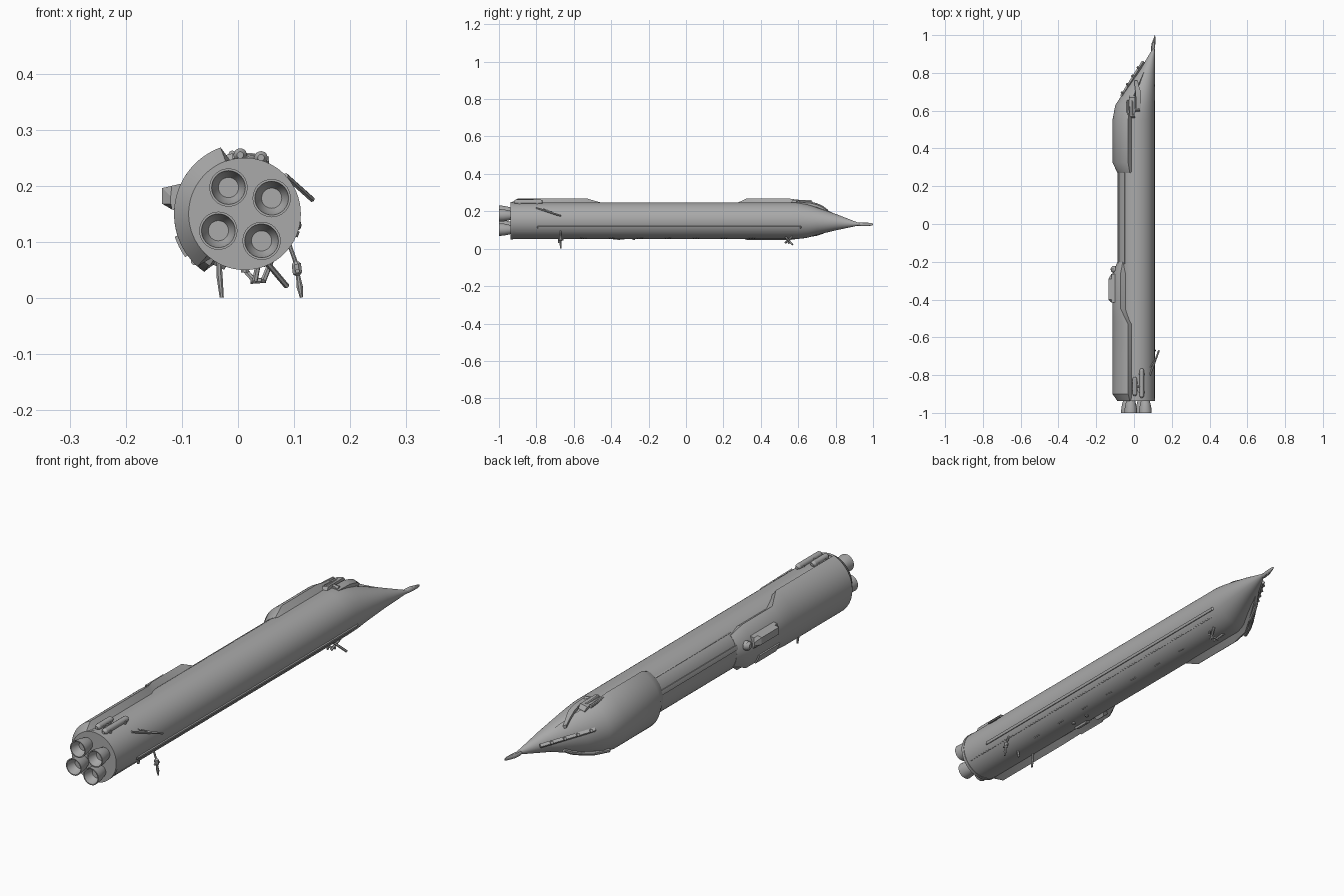
import bpy, bmesh, math
from mathutils import Vector

if "Cube" in bpy.data.objects:
    bpy.data.objects.remove(bpy.data.objects["Cube"])

grey = bpy.data.materials.new("hull grey")
grey.diffuse_color = (0.4, 0.4, 0.4, 1)
grey.use_nodes = True
grey.node_tree.nodes["Principled BSDF"].inputs["Base Color"].default_value = grey.diffuse_color
CX, CZ, R = 0.012, 0.15, 0.098     # hull axis and radius


def loft(name, rings):
    """Skin a closed solid through rings of equal point count."""
    bm = bmesh.new()
    vs = [[bm.verts.new(p) for p in ring] for ring in rings]
    n = len(vs[0])
    for a, b in zip(vs, vs[1:]):
        for i in range(n):
            j = (i + 1) % n
            bm.faces.new((a[i], a[j], b[j], b[i]))
    bm.faces.new(vs[0])
    bm.faces.new(vs[-1])
    bmesh.ops.recalc_face_normals(bm, faces=bm.faces)
    me = bpy.data.meshes.new(name)
    bm.to_mesh(me)
    bm.free()
    for p in me.polygons:
        p.use_smooth = True
    me.set_sharp_from_angle(angle=math.radians(28))
    me.materials.append(grey)
    ob = bpy.data.objects.new(name, me)
    bpy.context.collection.objects.link(ob)
    return ob


def polar(y, cx, cz, r, deg):
    a = math.radians(deg)
    return Vector((cx + r * math.cos(a), y, cz + r * math.sin(a)))


def lathe(name, stations, n=64):
    """Stations are (y, centre x, centre z, radius)."""
    return loft(name, [[polar(y, cx, cz, r, 360 * i / n) for i in range(n)]
                       for y, cx, cz, r in stations])


def shell(name, stations, bevel=6, n=28):
    """Raised hull panel; stations are (y, cx, cz, outer r, inner r, start, end angle)."""
    rings = []
    for y, cx, cz, ro, ri, a0, a1 in stations:
        outer = [polar(y, cx, cz, ro, a0 + (a1 - a0) * i / n) for i in range(n + 1)]
        b0, b1 = a0 - bevel, a1 + bevel
        inner = [polar(y, cx, cz, ri, b1 + (b0 - b1) * i / n) for i in range(n + 1)]
        rings.append(outer + inner)
    return loft(name, rings)


def plate(name, y0, y1, a0, a1, ro, chamfer=0.01, bevel=1):
    """Short hull-hugging panel with chamfered ends."""
    low = R - 0.003
    return shell(name, [(y, CX, CZ, r, low - 0.003, a0, a1) for y, r in
                        ((y0, low), (y0 + chamfer, ro), (y1 - chamfer, ro), (y1, low))],
                 bevel, 8)


def tube(name, path, n=10):
    """Round bar through (point, radius) pairs."""
    pts = [(Vector(p), r) for p, r in path]
    d = (pts[-1][0] - pts[0][0]).normalized()
    u = d.orthogonal().normalized()
    v = d.cross(u)
    return loft(name, [[p + r * (u * math.cos(t) + v * math.sin(t))
                        for t in [2 * math.pi * (i + .5) / n for i in range(n)]]
                       for p, r in pts])


def rod(name, p, q, r, n=10):
    return tube(name, [(p, r), (q, r)], n)


# Main hull with a nose leaning to the right side
nose = [(0.60, 0.098, .150), (0.65, 0.089, .148), (0.70, 0.073, .147),
        (0.80, 0.044, .142), (0.90, 0.014, .133), (0.93, 0.005, .131)]
lathe("hull", [(-0.935, CX, CZ, R), (0.55, CX, CZ, R)]
      + [(y, 0.110 - r, z, r) for y, r, z in nose])
lathe("rear_flange", [(-0.938, CX, CZ, 0.1), (-0.925, CX, CZ, 0.1)])

# Leaf-shaped nose probe
loft("nose_probe", [[Vector((x + a * math.cos(t), y, .130 + b * math.sin(t)))
                     for t in [i * math.pi / 6 for i in range(12)]]
                    for y, x, a, b in ((.905, .099, .005, .005), (.925, .099, .010, .009),
                                       (.955, .103, .010, .010), (.985, .109, .004, .008),
                                       (1.0, .111, .001, .004))])

# Engine bells, hollow towards the rear
bell = ((-.925, .020), (-.95, .027), (-.975, .032), (-1.0, .034),
        (-1.0, .030), (-.98, .026), (-.965, .018))
for x, z in ((-.017, .197), (.060, .178), (.042, .102), (-.035, .120)):
    lathe("engine_bell", [(y, x, z, r) for y, r in bell], 32)

# Thick fairing on the left side: rear half
lo = 0.094
shell("rear_fairing", [(y, CX, CZ, r, lo, a0, a1) for y, r, a0, a1 in
                       ((-.937, .100, 110, 228), (-.90, .126, 110, 228),
                        (-.53, .126, 110, 228), (-.45, .126, 131, 218),
                        (-.26, .126, 131, 218), (-.20, .099, 136, 212))])

# Forward half, blending into the nose
shell("front_fairing", [(y, x, z, r, i, 110, 235) for y, x, z, r, i in
                        ((.27, CX, CZ, .099, lo), (.325, CX, CZ, .126, lo),
                         (.55, CX, CZ, .126, lo), (.63, .015, .149, .114, .08),
                         (.70, .037, .147, .090, .06), (.79, .063, .142, .050, .04),
                         (.82, .072, .141, .037, .03))])

# Long cable ducts along the hull
plate("left_duct", -.22, .30, 160, 170, .102)
plate("upper_left_duct", -.22, .30, 128, 131, .100)
plate("right_duct", -.80, .62, -24, -18, .103)
plate("lower_right_duct", -.92, .60, -38, -36, .100)

# Left equipment box and its round neighbour
loft("side_box", [[Vector((CX - d, y, z)) for d, z in
                   ((.10, .148), (.10, .207), (.130, .200), (.147 - c, .196 - c),
                    (.147 - c, .168), (.130, .158))]
                  for y, c in ((-.415, .015), (-.40, 0), (-.29, 0), (-.265, .015))])
tube("side_knob", [((-.10, -.24, .175), .019), ((-.113, -.24, .177), .017),
                   ((-.122, -.24, .178), .009)], 14)
plate("lower_left_panel", -.45, -.30, 198, 216, .131)
plate("lower_left_unit", -.30, -.24, 222, 236, .112)
plate("belly_panel", -.40, -.32, 238, 250, .106)

# Tanks with saddles on top at the rear
for x, y0, y1, z in ((.004, -.91, -.81, .255), (.041, -.92, -.765, .250)):
    tube("top_tank", [((x, y0, z), .006), ((x, y0 + .01, z), .012),
                      ((x, y1 - .01, z), .012), ((x, y1, z), .006)], 14)
    for y in (y0 + .03, y1 - .03):
        rod("tank_saddle", (x - .014, y, z - .006), (x + .014, y, z - .006), .008, 4)
rod("tank_link", (.0, -.86, .252), (.043, -.86, .250), .005)

# Top equipment near the nose: box, cylinders and curved plate
plate("nose_box", .56, .68, 94, 111, .110)
for x in (-.032, -.010):
    rod("nose_canister", (x, .575, .256), (x, .655, .252), .007)
plate("nose_saddle", .59, .615, 80, 106, .109)
loft("curved_plate", [[Vector((x + dx, y, z + dz)) for dx, dz in
                       ((0, .012), (0, 0), (w, -.010), (w, .004))]
                      for x, y, z, w in ((.010, .59, .243, .028), (.010, .66, .241, .028),
                                         (.008, .70, .231, .028), (.004, .73, .218, .022),
                                         (.002, .76, .196, .016))])

# Raised rail with knobs on the left of the nose
rail = [Vector((-.066, .675, .175)), Vector((.050, .860, .148))]
rod("nose_rail", rail[0], rail[1], .009, 4)
for f in (.08, .32, .56, .80):
    p = rail[0].lerp(rail[1], f)
    tube("rail_knob", [(p, .008), (p + Vector((-.010, .008, .006)), .006)], 8)

# Curved pipe under the nose
pipe = [polar(y, x, .147, r, a) for y, x, r, a in
        ((.60, .013, .121, 222), (.66, .022, .107, 226), (.70, .037, .092, 230),
         (.74, .048, .078, 226), (.77, .057, .062, 218))]
for p, q in zip(pipe, pipe[1:]):
    rod("nose_pipe", p, q, .008, 8)

# Deployed arms at the rear
rod("right_arm", (.085, -.80, .218), (.132, -.67, .176), .005, 6)
rod("right_arm_brace", (.085, -.76, .213), (.112, -.72, .195), .004, 6)
tube("long_leg", [((.088, -.67, .105), .004), ((.102, -.67, .066), .004),
                  ((.104, -.67, .060), .009), ((.106, -.67, .044), .009),
                  ((.107, -.67, .040), .004), ((.110, -.67, .020), .006),
                  ((.113, -.67, .001), .003)], 8)
rod("leg_crossbar", (.106, -.685, .048), (.106, -.655, .048), .004, 6)
tube("short_leg", [((-.034, -.67, .075), .004), ((-.033, -.67, .040), .006),
                   ((-.029, -.67, .001), .004)], 8)
rod("middle_leg", (.035, -.68, .056), (.030, -.68, .030), .005, 6)

# Crossed struts under the forward hull
for p, q in (((.005, .57, .058), (.030, .53, .030)), ((.050, .53, .065), (.087, .57, .021)),
             ((.060, .57, .068), (.045, .53, .030)), ((.022, .55, .030), (.050, .55, .032))):
    rod("belly_strut", p, q, .005, 6)

# Small rows of fittings on the underside and right side
for i in range(7):
    y = -.56 + .15 * i
    for k in range(3):
        p = polar(y + .013 * k, CX, CZ, R - .001, -68)
        rod("fitting", p, p + Vector((.001, 0, -.004)), .003, 6)
for y in (-.36, -.28):
    rod("belly_fitting", (CX, y, .055), (CX, y, .046), .007, 8)
